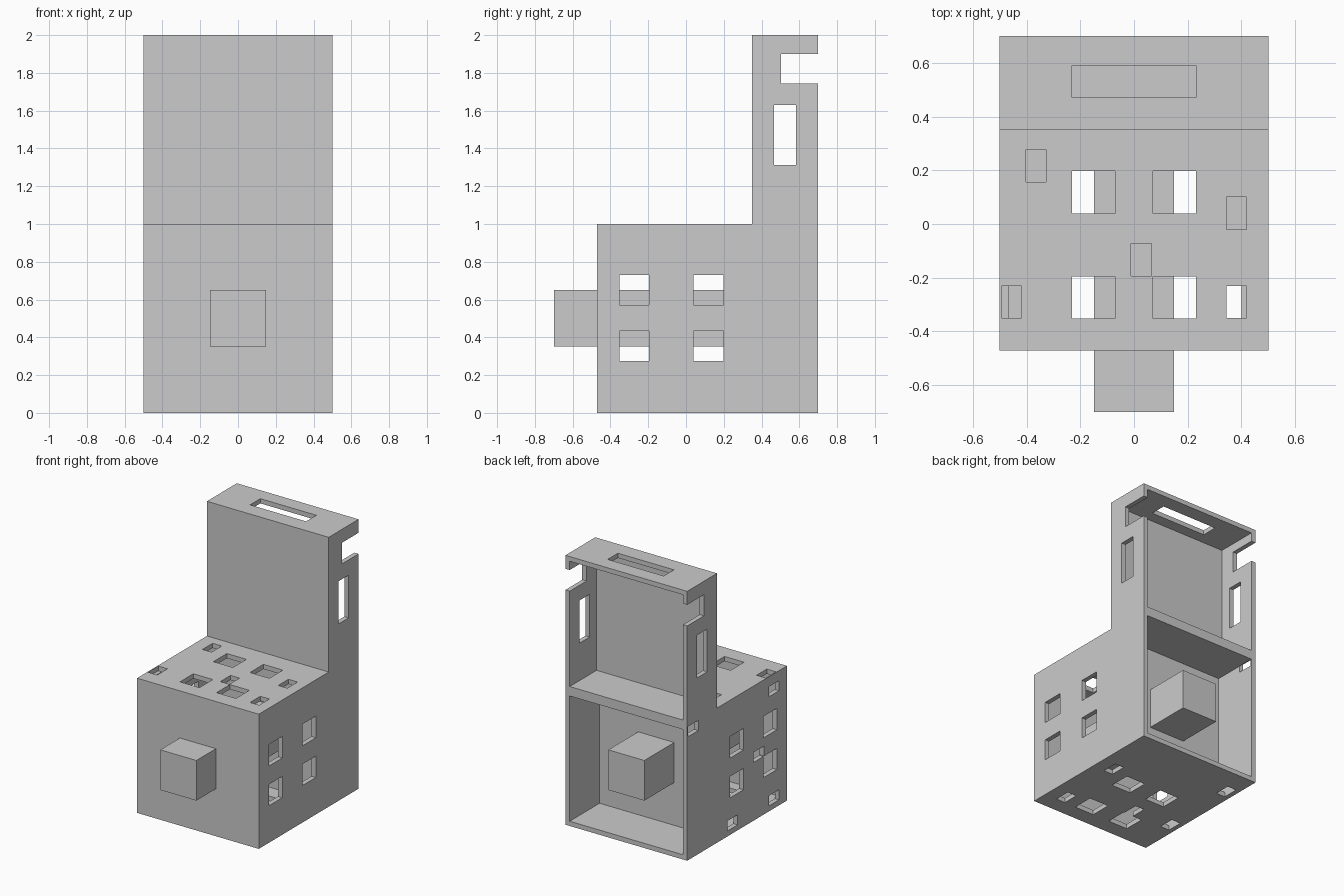
import bpy, bmesh

if "Cube" in bpy.data.objects:
    bpy.data.objects.remove(bpy.data.objects["Cube"])

X, T = 0.5, 0.035      # half width, wall thickness
I = X - T


def panel(name, axis, d, u, v, holes=()):
    """Flat slab of depth range d along axis, spanning u by v, pierced by
    rectangular holes (u0, u1, v0, v1). u, v are the other axes in x, y, z order."""
    def cuts(rng, k):
        c = set(rng) | {min(max(h[k + i], rng[0]), rng[1]) for h in holes for i in (0, 1)}
        return sorted(c)
    us, vs = cuts(u, 0), cuts(v, 2)

    def solid(i, j):
        if not (0 <= i < len(us) - 1 and 0 <= j < len(vs) - 1):
            return False
        a, b = (us[i] + us[i + 1]) / 2, (vs[j] + vs[j + 1]) / 2
        return not any(h[0] < a < h[1] and h[2] < b < h[3] for h in holes)

    bm = bmesh.new()
    points = {}

    def vert(i, j, k):
        if (i, j, k) not in points:
            co = [us[i], vs[j]]
            co.insert(axis, d[k])
            points[i, j, k] = bm.verts.new(co)
        return points[i, j, k]

    for i in range(len(us) - 1):
        for j in range(len(vs) - 1):
            if not solid(i, j):
                continue
            ring = [(i, j), (i + 1, j), (i + 1, j + 1), (i, j + 1)]
            for k in (0, 1):
                bm.faces.new([vert(*p, k) for p in ring])
            # Rim faces wherever the neighbouring cell is open
            for n, (di, dj) in enumerate(((0, -1), (1, 0), (0, 1), (-1, 0))):
                if not solid(i + di, j + dj):
                    p, q = ring[n], ring[(n + 1) % 4]
                    bm.faces.new([vert(*p, 0), vert(*q, 0), vert(*q, 1), vert(*p, 1)])
    bmesh.ops.recalc_face_normals(bm, faces=bm.faces)
    me = bpy.data.meshes.new(name)
    bm.to_mesh(me)
    bm.free()
    bpy.context.collection.objects.link(bpy.data.objects.new(name, me))


def small(centres, w, h):
    return [(a - w, a + w, b - h, b + h) for a, b in centres]


# Four large openings shared by top and floor, and by both sides
rows = ((-0.352, -0.195), (0.04, 0.198))
deck_holes = [(a, b, *r) for r in rows for a, b in ((-0.23, -0.07), (0.07, 0.23))]
side_holes = [(*r, a, b) for r in rows for a, b in ((0.275, 0.433), (0.57, 0.73))]

# Small scattered openings
W, L = 0.0375, 0.06
top_small = small([(-0.365, 0.217), (0.382, 0.04), (0.027, -0.133),
                   (-0.456, -0.29), (0.382, -0.29)], W, L)
floor_small = small([(0.363, 0.217), (0.363, -0.29), (-0.115, -0.135),
                     (-0.427, -0.12), (-0.427, 0.476)], W, L)
left_small = small([(0.63, 0.955), (-0.317, 0.888), (-0.14, 0.47),
                    (-0.317, 0.078), (0.168, 0.078)], L, W)

# Side walls: L outline, tower slot and rear notch
side_holes += [(-1, 0.35, 1 - T, 3),
               (0.465, 0.583, 1.313, 1.63), (0.503, 1, 1.743, 1.9)]
panel("left_wall", 0, (-X, -I), (-0.47, 0.7), (0, 2), side_holes + left_small)
panel("right_wall", 0, (I, X), (-0.47, 0.7), (0, 2), side_holes)

# Horizontal panels
panel("body_top", 2, (1 - T, 1), (-X, X), (-0.47, 0.35), deck_holes + top_small)
panel("floor", 2, (0, T), (-I, I), (-0.47, 0.7), deck_holes + floor_small)
panel("rear_shelf", 2, (1 - T, 1 + T), (-I, I), (0.35, 0.7))
panel("tower_roof", 2, (2 - T, 2), (-I, I), (0.35, 0.7), [(-0.23, 0.23, 0.47, 0.59)])

# Vertical cross panels
panel("front_wall", 1, (-0.47, -0.47 + T), (-I, I), (T, 1 - T))
panel("inner_wall", 1, (0.35 - T, 0.35), (-I, I), (T, 1 - T))
panel("tower_front", 1, (0.35, 0.35 + T), (-I, I), (1 + T, 2 - T))

# Square beam running front to back through the body
panel("square_beam", 1, (-0.7, 0.7), (-0.148, 0.148), (0.352, 0.65))
